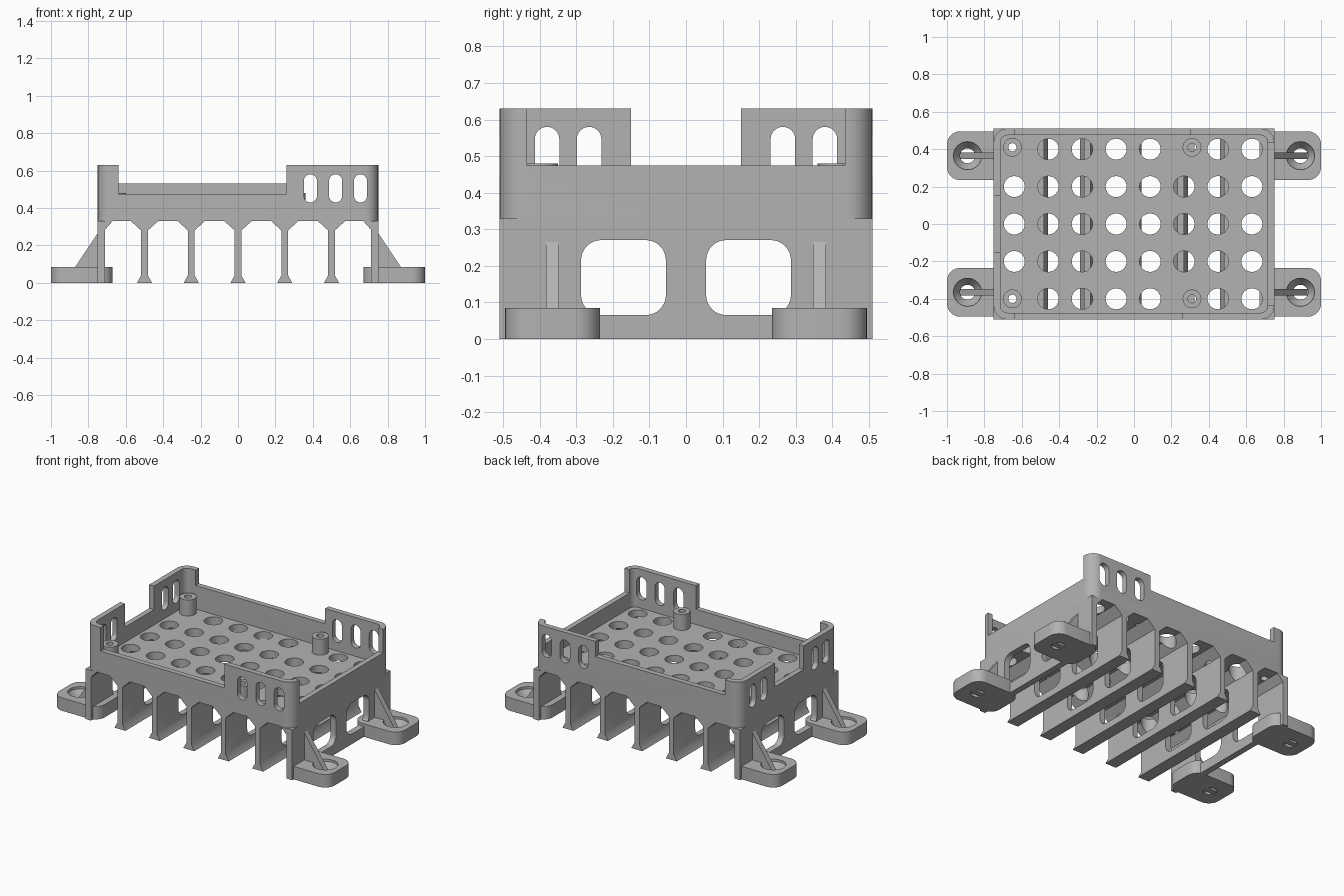
import bpy, bmesh
from math import cos, sin, pi

if "Cube" in bpy.data.objects:
    bpy.data.objects.remove(bpy.data.objects["Cube"])

grey = bpy.data.materials.new("plain grey")
grey.use_nodes = True
COLOUR = (0.45, 0.45, 0.45, 1)
grey.diffuse_color = COLOUR
grey.node_tree.nodes["Principled BSDF"].inputs["Base Color"].default_value = COLOUR


def rounded(cx, cy, w, h, r, n=8):
    """Rounded rectangle outline; a slot or circle when r is half the width."""
    pts = []
    for k, (sx, sy) in enumerate([(1, 1), (-1, 1), (-1, -1), (1, -1)]):
        for i in range(n + 1):
            a = (k + i / n) * pi / 2
            pts.append((cx + sx * (w / 2 - r) + r * cos(a),
                        cy + sy * (h / 2 - r) + r * sin(a)))
    return pts


def circle(x, y, r):
    return rounded(x, y, 2 * r, 2 * r, r)


def box(x0, x1, y0, y1):
    return [(x0, y0), (x1, y0), (x1, y1), (x0, y1)]


def prism(bm, pts, lo, hi, axis="z"):
    """Extrude a 2D outline along an axis."""
    place = {"x": lambda a, b, c: (c, a, b),
             "y": lambda a, b, c: (a, c, b),
             "z": lambda a, b, c: (a, b, c)}[axis]
    clean = []
    for p in pts:
        if not clean or abs(p[0] - clean[-1][0]) + abs(p[1] - clean[-1][1]) > 1e-5:
            clean.append(p)
    if abs(clean[0][0] - clean[-1][0]) + abs(clean[0][1] - clean[-1][1]) < 1e-5:
        clean.pop()
    low = [bm.verts.new(place(a, b, lo)) for a, b in clean]
    top = [bm.verts.new(place(a, b, hi)) for a, b in clean]
    bm.faces.new(low)
    bm.faces.new(top)
    for i in range(len(low)):
        j = (i + 1) % len(low)
        bm.faces.new((low[i], low[j], top[j], top[i]))


def lathe(bm, x, y, profile, n=32, closed=False):
    """Spin (radius, z) points about a vertical axis."""
    rings = [[bm.verts.new((x + r * cos(2 * pi * i / n), y + r * sin(2 * pi * i / n), z))
              for i in range(n)] for r, z in profile]
    pairs = list(zip(rings, rings[1:]))
    if closed:
        pairs.append((rings[-1], rings[0]))
    else:
        bm.faces.new(rings[0])
        bm.faces.new(rings[-1])
    for a, b in pairs:
        for i in range(n):
            j = (i + 1) % n
            bm.faces.new((a[i], a[j], b[j], b[i]))


def finish(name, bm):
    bmesh.ops.recalc_face_normals(bm, faces=bm.faces)
    mesh = bpy.data.meshes.new(name)
    bm.to_mesh(mesh)
    bm.free()
    mesh.materials.append(grey)
    obj = bpy.data.objects.new(name, mesh)
    bpy.context.collection.objects.link(obj)
    return obj


def activate(obj):
    bpy.ops.object.select_all(action="DESELECT")
    obj.select_set(True)
    bpy.context.view_layer.objects.active = obj


def cut(obj, cutter):
    mod = obj.modifiers.new("cut", "BOOLEAN")
    mod.operation = "DIFFERENCE"
    mod.solver = "EXACT"
    mod.object = cutter
    activate(obj)
    bpy.ops.object.modifier_apply(modifier=mod.name)


parts = []
UNDER, FLOOR, LOW, TOP = 0.33, 0.375, 0.475, 0.63
posts = [(x, y) for x in (-0.65, 0.31) for y in (-0.4, 0.41)]
holes = [(-0.64 + 0.1815 * i, 0.2 * j) for i in range(8) for j in range(-2, 3)
         if not (abs(j) == 2 and i in (0, 5))]

# Tray with rounded corners and a pocket
bm = bmesh.new()
prism(bm, rounded(0, 0, 1.5, 1.02, 0.07), UNDER, TOP)
tray = finish("tray", bm)
bm = bmesh.new()
prism(bm, rounded(0, 0, 1.43, 0.95, 0.04), FLOOR, 0.8)
pocket = finish("pocket_cutter", bm)
cut(tray, pocket)

# Lowered wall spans, wall slots and floor holes
bm = bmesh.new()
prism(bm, box(-0.64, 0.26, -0.6, -0.455), LOW, 0.8)
prism(bm, box(-0.64, 0.3, 0.455, 0.6), 0.53, 0.8)
prism(bm, box(0.69, 0.85, -0.435, 0.435), LOW, 0.8)
prism(bm, box(-0.85, -0.69, -0.15, 0.15), LOW, 0.8)
for x in (0.387, 0.522, 0.655):
    for y in (-0.49, 0.49):
        prism(bm, rounded(x, 0.505, 0.07, 0.15, 0.035), y - 0.06, y + 0.06, "y")
for y in (-0.38, -0.265, 0.265, 0.38):
    prism(bm, rounded(y, 0.505, 0.067, 0.15, 0.0335), -0.8, -0.67, "x")
for x, y in holes:
    prism(bm, circle(x, y, 0.056), 0.3, 0.4)
for x, y in posts:
    prism(bm, circle(x, y, 0.022), 0.3, 0.4)
openings = finish("opening_cutter", bm)
cut(tray, openings)
parts.append(tray)

# Standoff posts on the floor
for i, (x, y) in enumerate(posts):
    bm = bmesh.new()
    lathe(bm, x, y, [(0.022, FLOOR - 0.002), (0.05, FLOOR - 0.002),
                     (0.05, 0.48), (0.022, 0.48)], closed=True)
    parts.append(finish(f"standoff_{i + 1}", bm))

# Cutter for windows and airflow holes in the ribs
bm = bmesh.new()
for y in (-0.171, 0.171):
    prism(bm, rounded(y, 0.168, 0.232, 0.205, 0.055), -0.9, 0.9, "x")
for x, y in holes:
    prism(bm, circle(x, y, 0.056), 0.278, 0.4)
rib_cutter = finish("rib_cutter", bm)

# Flared ribs under the tray
half = [(0.04, 0), (0.018, 0.04), (0.018, 0.28), (0.073, UNDER)]
for i in range(5):
    x = -0.5 + 0.25 * i
    bm = bmesh.new()
    outline = [(x + w, z) for w, z in half] + [(x - w, z) for w, z in reversed(half)]
    prism(bm, outline, -0.51, 0.51, "y")
    rib = finish(f"rib_{i + 1}", bm)
    cut(rib, rib_cutter)
    parts.append(rib)

# End walls, feet and gussets, mirrored left and right
for side, s in (("left", 1), ("right", -1)):
    bm = bmesh.new()
    prism(bm, [(s * x, z) for x, z in [(0.75, 0), (0.75, UNDER), (0.67, UNDER),
                                      (0.71, 0.285), (0.71, 0)]], -0.51, 0.51, "y")
    wall = finish(f"{side}_end_wall", bm)
    cut(wall, rib_cutter)
    parts.append(wall)

    for end, y in (("front", -0.365), ("back", 0.365)):
        bm = bmesh.new()
        prism(bm, rounded(s * 0.835, y, 0.33, 0.26, 0.07), 0, 0.085)
        foot = finish(f"{side}_{end}_foot", bm)
        bm = bmesh.new()
        lathe(bm, s * 0.89, y, [(0.04, -0.05), (0.04, 0.02), (0.075, 0.07), (0.075, 0.15)])
        bore = finish("bore_cutter", bm)
        cut(foot, bore)
        bpy.data.objects.remove(bore)
        parts.append(foot)

        bm = bmesh.new()
        prism(bm, [(s * 0.74, 0.001), (s * 0.927, 0.001), (s * 0.75, 0.265),
                   (s * 0.74, 0.265)], y - 0.018, y + 0.018, "y")
        parts.append(finish(f"{side}_{end}_gusset", bm))

for helper in (pocket, openings, rib_cutter):
    bpy.data.objects.remove(helper)

for obj in parts:
    activate(obj)
    bpy.ops.object.shade_smooth_by_angle()
